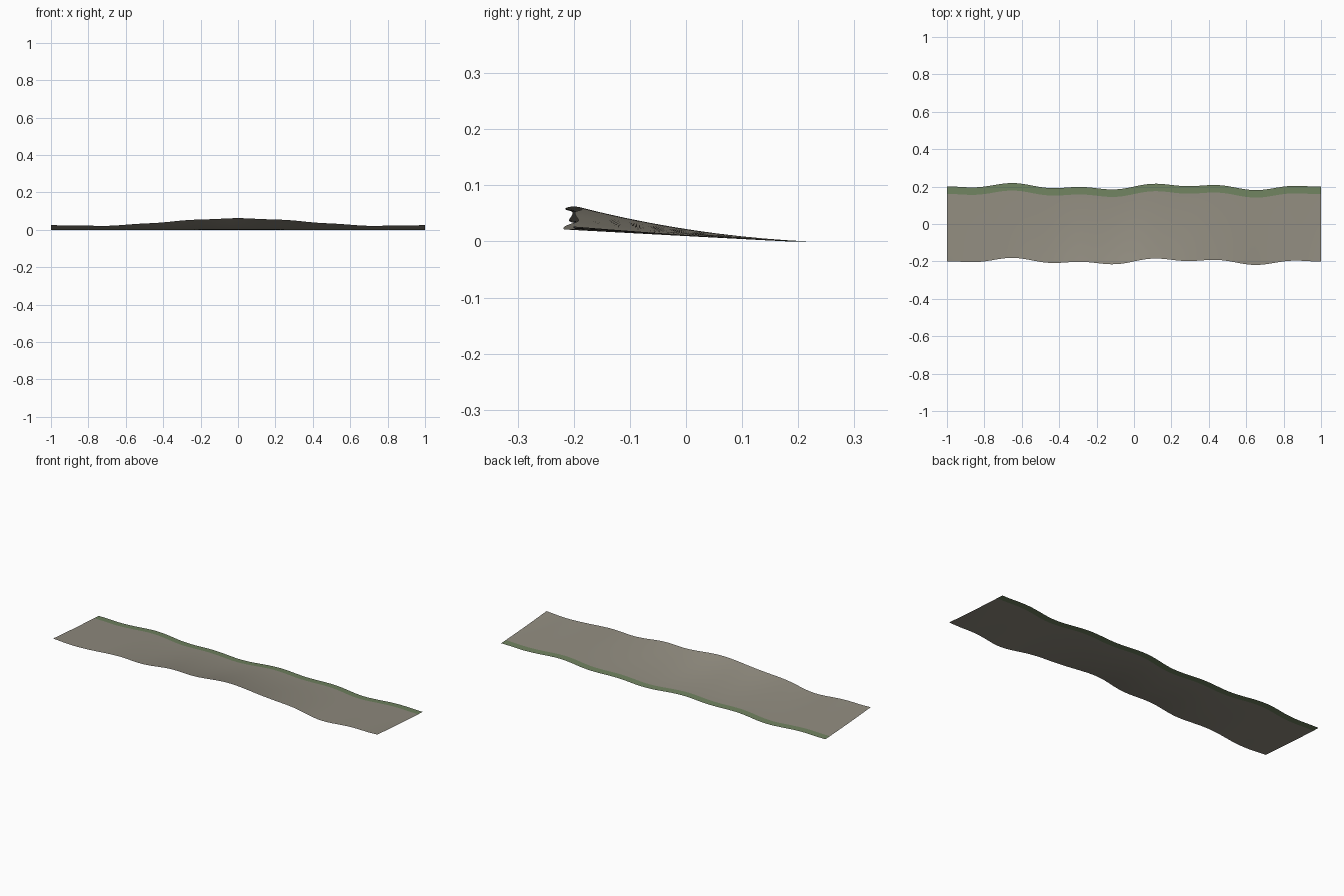
import bpy
import bmesh
from math import sin, cos

cube = bpy.data.objects.get("Cube")
if cube:
    bpy.data.objects.remove(cube, do_unlink=True)


def make_material(name, rgb):
    mat = bpy.data.materials.new(name)
    mat.use_nodes = True
    mat.diffuse_color = (*rgb, 1)
    mat.node_tree.nodes["Principled BSDF"].inputs["Base Color"].default_value = (*rgb, 1)
    return mat


def sway(x):
    """Sideways meander shared by both long edges."""
    return 0.011 * sin(7 * x) + 0.008 * sin(17 * x)


def front_height(x):
    """Height of the raised front edge."""
    return 0.041 + 0.020 * cos(3.95 * x) + 0.0012 * cos(23 * x)


# Wavy ground strip: flat along the back, curling up towards the front
bm = bmesh.new()
bmesh.ops.create_grid(bm, x_segments=96, y_segments=10, size=1)
verge_faces = [f for f in bm.faces if f.calc_center_median().y > 0.8]

for v in bm.verts:
    t = (1 - v.co.y) / 2          # 0 at the back edge, 1 at the front edge
    x = v.co.x
    base = 0.02
    v.co.y = 0.2 - 0.4 * t + sway(x)
    v.co.z = base * t + (front_height(x) - base) * t * t

# Green verge along the back edge
for f in bm.faces:
    f.smooth = True
for f in verge_faces:
    f.material_index = 1

mesh = bpy.data.meshes.new("ground_strip")
bm.to_mesh(mesh)
bm.free()
mesh.materials.append(make_material("stone_grey", (0.28, 0.26, 0.212)))
mesh.materials.append(make_material("grass_green", (0.16, 0.222, 0.115)))

strip = bpy.data.objects.new("ground_strip", mesh)
bpy.context.collection.objects.link(strip)
